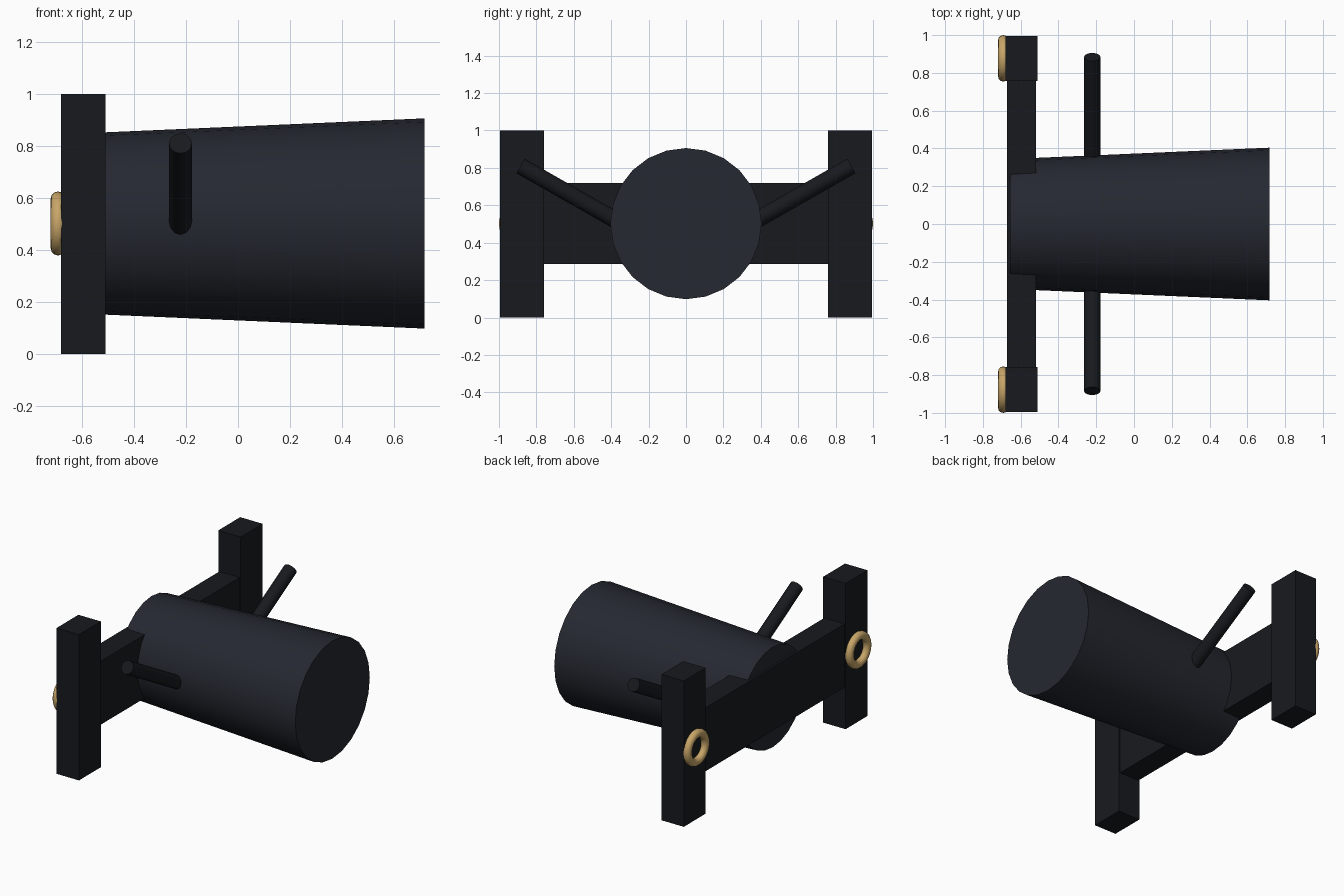
import bpy, math
from mathutils import Vector

if "Cube" in bpy.data.objects:
    bpy.data.objects.remove(bpy.data.objects["Cube"])


def material(name, rgb):
    m = bpy.data.materials.new(name)
    m.diffuse_color = (*rgb, 1)
    m.use_nodes = True
    m.node_tree.nodes["Principled BSDF"].inputs["Base Color"].default_value = m.diffuse_color
    return m


BODY = material("slate", (0.018, 0.021, 0.030))
FRAME = material("charcoal", (0.0085, 0.010, 0.013))
BRASS = material("brass", (0.58, 0.38, 0.14))


def finish(name, mat, smooth=False):
    o = bpy.context.object
    o.name = name
    o.data.materials.append(mat)
    if smooth:
        bpy.ops.object.shade_smooth_by_angle(angle=math.radians(40))
    return o


def box(name, lo, hi):
    lo, hi = Vector(lo), Vector(hi)
    bpy.ops.mesh.primitive_cube_add(size=1, location=(lo + hi) / 2)
    bpy.context.object.scale = hi - lo
    bpy.ops.object.transform_apply(location=False, rotation=False)
    finish(name, FRAME)


def rod(name, a, b, r1, r2, sides, mat):
    a, b = Vector(a), Vector(b)
    bpy.ops.mesh.primitive_cone_add(vertices=sides, radius1=r1, radius2=r2,
                                    depth=(b - a).length, location=(a + b) / 2)
    o = bpy.context.object
    o.rotation_euler = (b - a).to_track_quat('Z', 'Y').to_euler()
    finish(name, mat, True)


# tapered barrel lying along x
rod("barrel", (-0.656, 0, 0.502), (0.717, 0, 0.502), 0.344, 0.404, 24, BODY)

# crossbar behind the barrel
box("crossbar", (-0.672, -0.80, 0.285), (-0.519, 0.80, 0.72))

for side, s in (("left", 1), ("right", -1)):
    # upright end post
    y = sorted((s * 0.758, s * 0.995))
    box(side + "_post", (-0.68, y[0], 0), (-0.51, y[1], 1))
    # slanted side handle
    rod(side + "_handle", (-0.221, s * 0.25, 0.449), (-0.221, s * 0.884, 0.810),
        0.0445, 0.0445, 12, FRAME)
    # brass ring on the back of the post
    bpy.ops.mesh.primitive_torus_add(major_segments=32, minor_segments=12,
                                     major_radius=0.095, minor_radius=0.028,
                                     location=(-0.692, s * 0.877, 0.502),
                                     rotation=(0, math.pi / 2, 0))
    finish(side + "_ring", BRASS, True)
